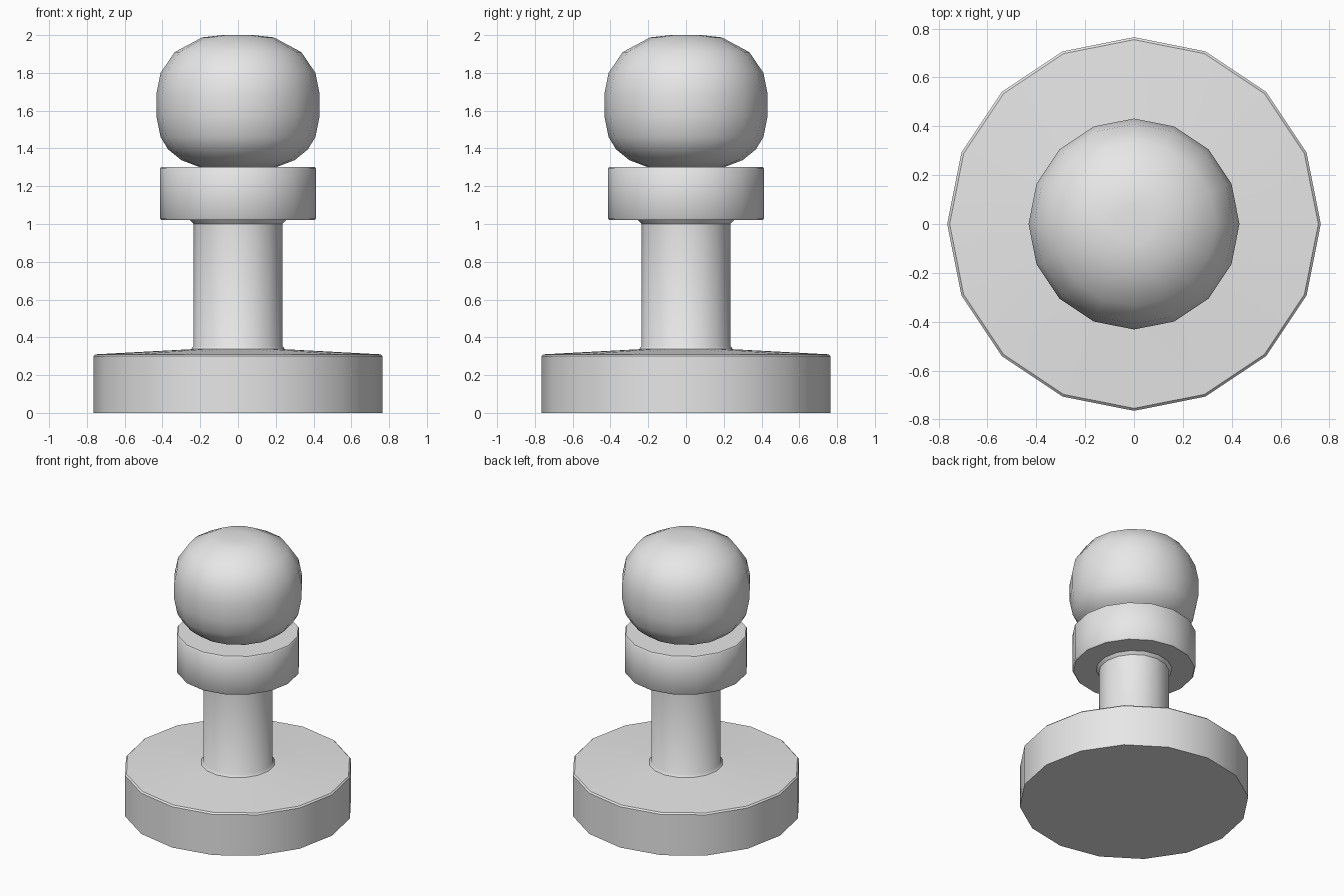
import bpy
import bmesh
from math import radians
from mathutils import Matrix, Vector

SIDES = 16

if "Cube" in bpy.data.objects:
    bpy.data.objects.remove(bpy.data.objects["Cube"], do_unlink=True)

# Single plain grey material
grey = bpy.data.materials.new("light_grey")
grey.use_nodes = True
colour = (0.8, 0.8, 0.8, 1.0)
grey.diffuse_color = colour
grey.node_tree.nodes["Principled BSDF"].inputs["Base Color"].default_value = colour


def lathe(name, profile, angle=40):
    """Spin a (radius, height) profile, listed bottom to top, around z."""
    bm = bmesh.new()
    verts = [bm.verts.new((r, 0, z)) for r, z in profile]
    edges = [bm.edges.new(pair) for pair in zip(verts, verts[1:])]
    bmesh.ops.spin(bm, geom=verts + edges, cent=(0, 0, 0), axis=(0, 0, 1),
                   angle=radians(360), steps=SIDES, use_merge=True)
    bmesh.ops.remove_doubles(bm, verts=bm.verts, dist=0.0005)
    # Close any open rims with flat caps
    rims = [e for e in bm.edges if e.is_boundary]
    if rims:
        bmesh.ops.holes_fill(bm, edges=rims, sides=SIDES)
    bmesh.ops.recalc_face_normals(bm, faces=bm.faces)
    mesh = bpy.data.meshes.new(name)
    bm.to_mesh(mesh)
    bm.free()
    mesh.materials.append(grey)
    obj = bpy.data.objects.new(name, mesh)
    bpy.context.collection.objects.link(obj)
    bpy.ops.object.select_all(action='DESELECT')
    obj.select_set(True)
    bpy.context.view_layer.objects.active = obj
    bpy.ops.object.shade_smooth_by_angle(angle=radians(angle))
    return obj


# Wide foot with a gently sloping top
lathe("base", [(0.765, 0), (0.765, 0.30), (0.755, 0.31), (0.25, 0.337), (0.2, 0.34)])

# Slim column with small flares at both ends
lathe("stem", [(0.25, 0.335), (0.235, 0.355), (0.235, 1.0), (0.255, 1.022)])

# Thick ring under the head
lathe("collar", [(0.405, 1.02), (0.413, 1.03), (0.413, 1.293), (0.406, 1.302)])

# Rounded, slightly squashed head
lathe("head", [(0.2, 1.3), (0.3, 1.338), (0.37, 1.395), (0.41, 1.46), (0.432, 1.57),
               (0.432, 1.69), (0.41, 1.8), (0.335, 1.91), (0.19, 1.988),
               (0.08, 2.0), (0, 2.0)], angle=60)
